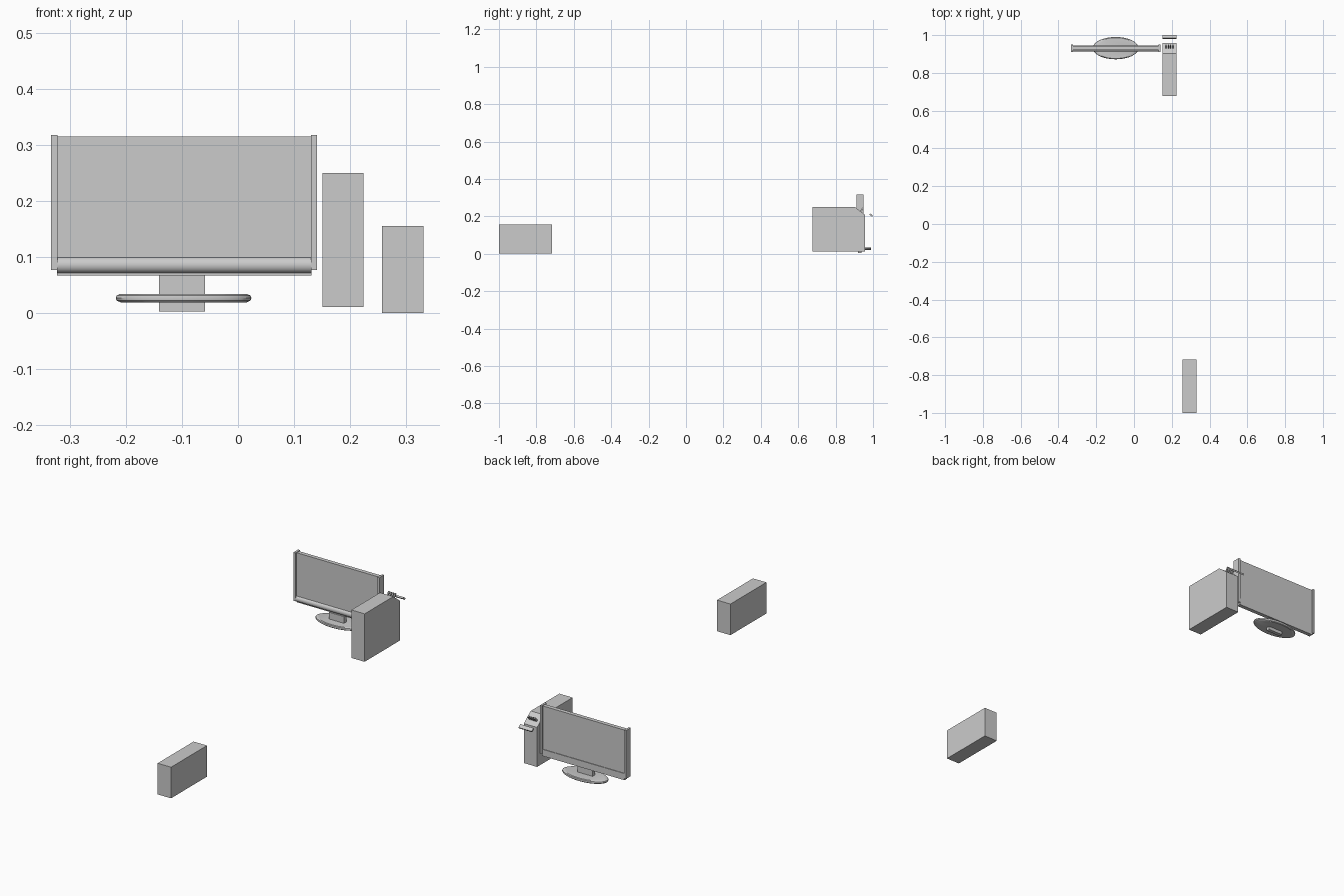
import bpy, bmesh, math
from mathutils import Matrix

if "Cube" in bpy.data.objects:
    bpy.data.objects.remove(bpy.data.objects["Cube"])


def make(name, bm, smooth=False):
    bmesh.ops.recalc_face_normals(bm, faces=bm.faces)
    me = bpy.data.meshes.new(name)
    bm.to_mesh(me)
    bm.free()
    ob = bpy.data.objects.new(name, me)
    bpy.context.collection.objects.link(ob)
    if smooth:
        bpy.context.view_layer.objects.active = ob
        ob.select_set(True)
        bpy.ops.object.shade_smooth_by_angle(angle=math.radians(35))
        ob.select_set(False)
    return ob


def extrude_x(name, profile, x0, x1, smooth=False):
    """Closed (y, z) profile extruded along x."""
    bm = bmesh.new()
    face = bm.faces.new([bm.verts.new((x0, y, z)) for y, z in profile])
    out = bmesh.ops.extrude_face_region(bm, geom=[face])
    moved = [v for v in out["geom"] if isinstance(v, bmesh.types.BMVert)]
    bmesh.ops.translate(bm, verts=moved, vec=(x1 - x0, 0, 0))
    return make(name, bm, smooth)


def box(name, x0, x1, y0, y1, z0, z1):
    return extrude_x(name, [(y0, z0), (y1, z0), (y1, z1), (y0, z1)], x0, x1)


def tilted_box(name, cx, cy, cz, size, angle):
    bm = bmesh.new()
    bmesh.ops.create_cube(bm, size=1, matrix=Matrix.Translation((cx, cy, cz))
                          @ Matrix.Rotation(angle, 4, "X") @ Matrix.Diagonal((*size, 1)))
    return make(name, bm)


CX = -0.096  # monitor centre line

# monitor panel and its side rails
box("screen_panel", CX - 0.227, CX + 0.227, 0.922, 0.942, 0.078, 0.315)
for side, label in ((-1, "left"), (1, "right")):
    a, b = sorted((CX + side * 0.226, CX + side * 0.237))
    box(label + "_side_rail", a, b, 0.911, 0.949, 0.077, 0.318)

# rounded bar under the screen
arc = [(0.925 - 0.012 * math.cos(t), 0.086 + 0.014 * math.sin(t))
       for t in (math.radians(-90 + 18 * i) for i in range(11))]
extrude_x("lower_bezel", [(0.945, 0.067), (0.925, 0.067)] + arc + [(0.945, 0.1)],
          CX - 0.227, CX + 0.227, True)

# stand: neck and oval foot
box("stand_neck", -0.141, -0.059, 0.919, 0.937, 0.003, 0.068)
bm = bmesh.new()
rings = []
for r, z in ((0.93, 0.0195), (0.985, 0.0225), (1.0, 0.027), (0.985, 0.0315), (0.93, 0.0345)):
    rings.append([bm.verts.new((-0.097 + 0.121 * r * math.cos(2 * math.pi * i / 48),
                                0.931 + 0.059 * r * math.sin(2 * math.pi * i / 48), z))
                  for i in range(48)])
for lo, hi in zip(rings, rings[1:]):
    for i in range(48):
        j = (i + 1) % 48
        bm.faces.new((lo[i], lo[j], hi[j], hi[i]))
bm.faces.new(rings[0])
bm.faces.new(rings[-1])
make("stand_foot", bm, True)

# computer tower with a sloped rear top edge
extrude_x("tower_case", [(0.677, 0.011), (0.957, 0.011), (0.957, 0.208),
                         (0.903, 0.25), (0.677, 0.25)], 0.151, 0.224)

# pegs on the slope and the loose bar behind it
slope = math.atan2(-0.042, 0.054)
for i in range(4):
    tilted_box(f"slope_peg_{i + 1}", 0.170 + 0.012 * i, 0.938, 0.233,
               (0.006, 0.008, 0.03), slope)
tilted_box("rear_bar", 0.1875, 0.99, 0.207, (0.073, 0.018, 0.008), slope)

# separate box at the front
box("front_box", 0.257, 0.331, -1.0, -0.717, 0.0, 0.155)
